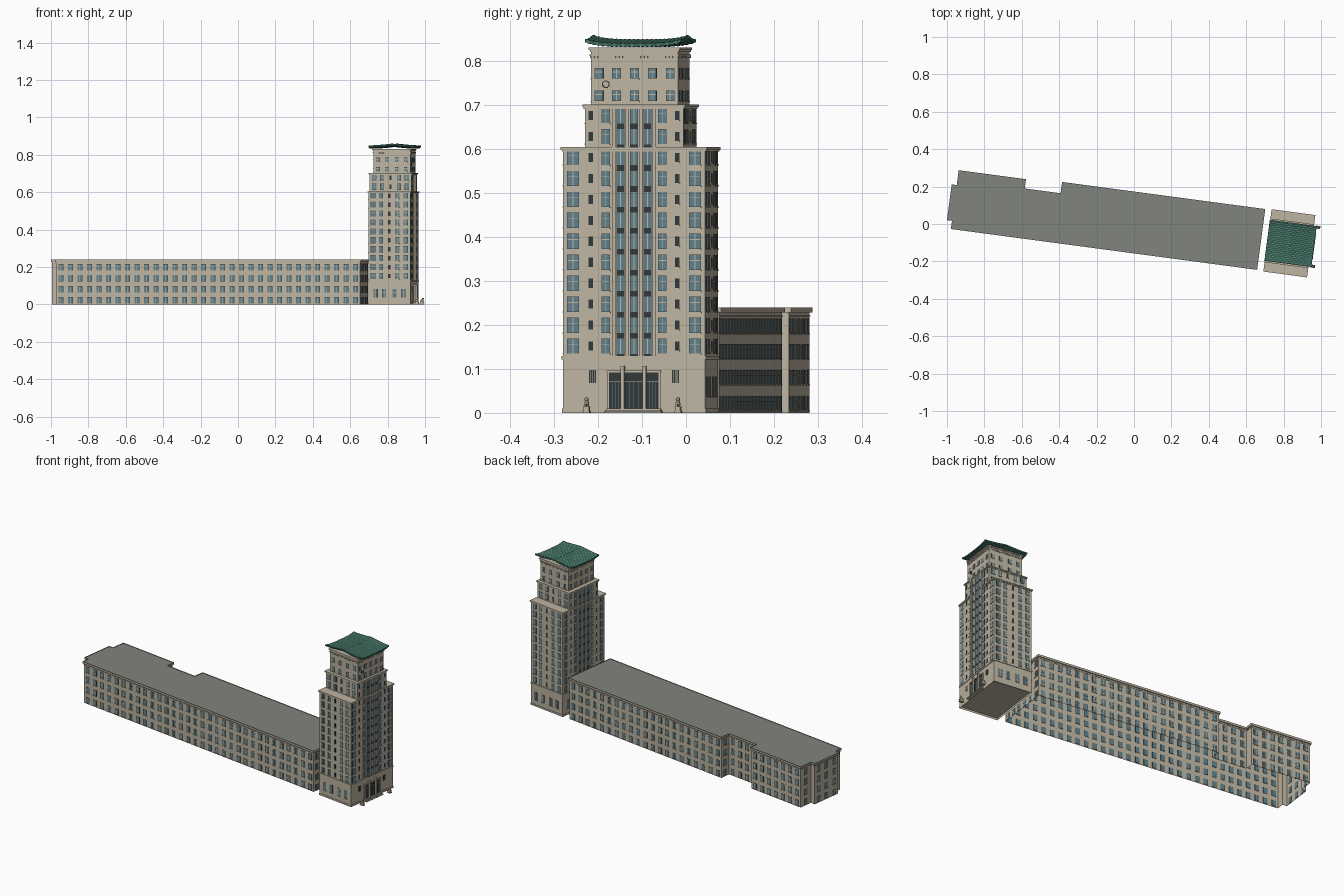
import bpy, bmesh, math
from mathutils import Matrix, Vector

if "Cube" in bpy.data.objects:
    bpy.data.objects.remove(bpy.data.objects["Cube"])

TURN = math.radians(-7.6)   # the whole block sits at a slight angle
STONE, GLASS, DARK, ROOF, TILE, TILE_LIGHT = range(6)
COLOURS = [("warm_stone", (190, 181, 162)), ("blue_glass", (95, 127, 138)),
           ("dark_metal", (50, 57, 58)), ("grey_roof", (128, 131, 125)),
           ("green_tile", (54, 96, 84)), ("light_green_tile", (80, 128, 112))]


def make_material(name, rgb):
    col = [((c / 255 + 0.055) / 1.055) ** 2.4 for c in rgb] + [1]
    m = bpy.data.materials.new(name)
    m.use_nodes = True
    m.diffuse_color = col
    bsdf = m.node_tree.nodes["Principled BSDF"]
    bsdf.inputs["Base Color"].default_value = col
    bsdf.inputs["Roughness"].default_value = 0.8
    return m


MATS = [make_material(n, c) for n, c in COLOURS]


def finish(name, bm):
    me = bpy.data.meshes.new(name)
    bm.to_mesh(me)
    bm.free()
    for m in MATS:
        me.materials.append(m)
    ob = bpy.data.objects.new(name, me)
    ob.rotation_euler.z = TURN
    bpy.context.collection.objects.link(ob)
    return ob


def paint(verts, mat):
    for f in {f for v in verts for f in v.link_faces}:
        f.material_index = mat


def box(bm, lo, hi, mat=STONE, frame=Matrix()):
    lo, hi = Vector(lo), Vector(hi)
    m = frame @ Matrix.Translation((lo + hi) / 2) @ Matrix.Diagonal((*(hi - lo), 1))
    paint(bmesh.ops.create_cube(bm, size=1, matrix=m)["verts"], mat)


def ball(bm, centre, size, mat):
    m = Matrix.Translation(centre) @ Matrix.Diagonal((*size, 1))
    paint(bmesh.ops.create_icosphere(bm, subdivisions=2, radius=1, matrix=m)["verts"], mat)


def rect(u0, u1, v0, v1):
    return [(u0, v0), (u1, v0), (u1, v1), (u0, v1)]


def edges(outline):
    return [(Vector(p), Vector(q)) for p, q in zip(outline, outline[1:] + outline[:1])]


def grow(outline, d):
    """Offset a right-angled outline outwards."""
    es, out = edges(outline), []
    for i, (a, b) in enumerate(es):
        n = Vector((0, 0))
        for p, q in (es[i - 1], (a, b)):
            t = (q - p).normalized()
            n += Vector((t.y, -t.x))
        out.append(tuple(a + n * d))
    return out


def prism(bm, outline, z0, z1, bottom=False):
    low = [bm.verts.new((*p, z0)) for p in outline]
    top = [bm.verts.new((*p, z1)) for p in outline]
    n = len(outline)
    for i in range(n):
        j = (i + 1) % n
        bm.faces.new((low[i], low[j], top[j], top[i]))
    if bottom:
        bm.faces.new(low[::-1])
    return bm.faces.new(top)


def wall_frame(a, b):
    """x along the wall from its middle, y outwards, z up."""
    t = (b - a).normalized()
    c = (a + b) / 2
    return Matrix(((t.x, t.y, 0, c.x), (t.y, -t.x, 0, c.y), (0, 0, 1, 0), (0, 0, 0, 1)))


def window(bm, frame, x, z, w, h, mat=GLASS):
    """Glass plate through the wall with stone glazing bars, sill and dark reveal."""
    box(bm, (x - w / 2 - .0012, -.001, z - h / 2 - .001), (x + w / 2 + .0012, .0006, z + h / 2 + .001), DARK, frame)
    box(bm, (x - w / 2, -.002, z - h / 2), (x + w / 2, .0012, z + h / 2), mat, frame)
    if mat == GLASS:
        box(bm, (x - .0009, 0, z - h / 2), (x + .0009, .002, z + h / 2), STONE, frame)
        box(bm, (x - w / 2, 0, z + h * .1), (x + w / 2, .002, z + h * .1 + .0015), STONE, frame)
    box(bm, (x - w / 2 - .002, 0, z - h / 2 - .003), (x + w / 2 + .002, .003, z - h / 2 - .0008), STONE, frame)


# Long low wing
wing_edge = [(-.967, -.156), (.685, -.156), (.685, .172), (-.411, .172), (-.411, .111), (-.604, .111),
             (-.604, .161), (-.967, .161), (-.967, .081), (-.994, .081), (-.994, -.112), (-.967, -.112)]
wing_wall = grow(wing_edge, -.006)
bm = bmesh.new()
prism(bm, wing_wall, 0, .229)
finish("wing_walls", bm)

bm = bmesh.new()
top = prism(bm, wing_edge, .228, .24, bottom=True)
bmesh.ops.inset_region(bm, faces=[top], thickness=.009)
top.material_index = ROOF
bmesh.ops.translate(bm, verts=top.verts, vec=(0, 0, -.004))
prism(bm, grow(wing_wall, .002), .219, .222, bottom=True)
finish("wing_parapet_and_roof", bm)

bm = bmesh.new()
for a, b in edges(wing_wall):
    length = (b - a).length
    n = int(length / .05)
    for i in range(n):
        x = (i + .5 - n / 2) * length / n
        for z in (.022, .081, .14, .198):
            window(bm, wall_frame(a, b), x, z, .024, .032)
finish("wing_windows", bm)

# Stepped tower: three tiers with cornices
MID = .0075
TIERS = [("lower", rect(.724, .95, MID - .163, MID + .163), 0, .605),
         ("middle", rect(.724, .95, MID - .113, MID + .113), .6, .702),
         ("upper", rect(.742, .942, MID - .1, MID + .1), .7, .832)]
for name, outline, z0, z1 in TIERS:
    bm = bmesh.new()
    prism(bm, outline, z0, z1)
    prism(bm, grow(outline, .005), z1 - .006, z1, bottom=True)
    prism(bm, grow(outline, .0025), z1 - .01, z1 - .006, bottom=True)
    finish("tower_%s_tier" % name, bm)

bm = bmesh.new()
prism(bm, grow(TIERS[0][1], .003), .122, .129, bottom=True)
prism(bm, grow(TIERS[0][1], .002), 0, .01)
finish("tower_base_ledges", bm)

# Tower windows: the broad faces look along u, the narrow ones along v
ROWS = [.152 + .0477 * i for i in range(12)]
bm = bmesh.new()
for t, (name, outline, z0, z1) in enumerate(TIERS):
    for side, (a, b) in enumerate(edges(outline)):
        frame = wall_frame(a, b)
        broad = side % 2 == 1
        if t == 2:
            for x in ((-.082, -.041, 0, .041, .082) if broad else (-.075, -.027, .027, .075)):
                window(bm, frame, x, .722, .018, .022)
                window(bm, frame, x, .773, .018, .022)
            continue
        for z in (ROWS[:10] if t == 0 else ROWS[10:]):
            for s in (-1, 1):
                if broad:
                    if t == 0:
                        window(bm, frame, s * .14, z, .025, .033)
                    window(bm, frame, s * .099, z, .008, .019, DARK)
                    window(bm, frame, s * .065, z, .017, .033)
                else:
                    window(bm, frame, s * .088, z, .022, .031)
                    window(bm, frame, s * .045, z, .019, .031)
            if broad:
                for x in (-.031, 0, .031):
                    box(bm, (x - .0085, -.002, z - .0175), (x + .0085, .002, z + .0175), GLASS, frame)
                    box(bm, (x - .0008, 0, z - .0175), (x + .0008, .0028, z + .0175), STONE, frame)
            else:
                window(bm, frame, 0, z, .01, .022, DARK)
        if t == 0 and side != 1:
            for x in ((-.12, -.06, 0, .06, .12) if broad else (-.075, -.028, .028, .075)):
                window(bm, frame, x, .06, .02, .044)
finish("tower_windows", bm)

# Tall recessed strips and piers on both broad faces
bm = bmesh.new()
for side in (1, 3):
    frame = wall_frame(*edges(TIERS[0][1])[side])
    for x in (-.031, 0, .031):
        box(bm, (x - .0095, -.001, .13), (x + .0095, .001, .698), DARK, frame)
    for x in (-.0465, -.0155, .0155, .0465):
        box(bm, (x - .004, 0, .129), (x + .004, .005, .7), STONE, frame)
finish("tower_piers", bm)

# Dentil row and round emblem below the eaves
bm = bmesh.new()
for a, b in edges(TIERS[2][1]):
    for i in range(24):
        x = (i - 11.5) * .0082
        box(bm, (x - .002, 0, .808), (x + .002, .003, .813), STONE, wall_frame(a, b))
prism(bm, grow(TIERS[2][1], .003), .813, .816, bottom=True)
finish("tower_dentils", bm)

bm = bmesh.new()
for i in range(12):
    spin = Matrix.Translation((.943, MID - .066, .748)) @ Matrix.Rotation(i * math.pi / 6, 4, "X")
    box(bm, (-.001, -.0022, .0065), (.002, .0022, .0085), DARK, spin)
finish("tower_ring_emblem", bm)

# Upswept tiled roof with its ridge across the tower
NU, NV = 20, 44
bm = bmesh.new()
grid = []
for j in range(NV + 1):
    b = 2 * j / NV - 1
    row = []
    for i in range(NU + 1):
        a = 2 * i / NU - 1
        z = .838 + .012 * (1 - abs(a)) ** 1.2 + .003 * a ** 4 + .01 * b ** 4 + .0015 * (j % 2)
        row.append(bm.verts.new((.8435 + .1265 * a, .008 + .11 * b, z)))
    grid.append(row)
for j in range(NV):
    for i in range(NU):
        f = bm.faces.new((grid[j][i], grid[j][i + 1], grid[j + 1][i + 1], grid[j + 1][i]))
        f.material_index = TILE_LIGHT if (i + j // 2) % 2 and j % 2 else TILE
roof = finish("tiled_roof", bm)
solid = roof.modifiers.new("thickness", "SOLIDIFY")
solid.thickness = .008
solid.offset = -1

# Entrance: steps, doors, pillars, wall grilles
front = wall_frame(*edges(TIERS[0][1])[1])
bm = bmesh.new()
for k in range(3):
    box(bm, (-.066 + .002 * k, 0, .0035 * k), (.066 - .002 * k, .022 - .005 * k, .0035 * (k + 1)), STONE, front)
for x, w in ((-.043, .028), (0, .042), (.043, .028)):
    box(bm, (x - w / 2, -.002, .0105), (x + w / 2, .003, .092), DARK, front)
    for k in (-1, 0, 1):
        bar = x + k * w / 4
        box(bm, (bar - .0006, .002, .0105), (bar + .0006, .004, .07), GLASS, front)
    box(bm, (x - w / 2, .002, .07), (x + w / 2, .0045, .072), STONE, front)
for s in (-1, 1):
    box(bm, (s * .025 - .004, 0, .0105), (s * .025 + .004, .012, .107), STONE, front)
    box(bm, (s * .0595 - .0025, 0, .0105), (s * .0595 + .0025, .005, .096), STONE, front)
    box(bm, (s * .095 - .008, -.001, .068), (s * .095 + .008, .002, .098), DARK, front)
    for k in range(3):
        x = s * .095 + (k - 1) * .004
        box(bm, (x - .0006, 0, .068), (x + .0006, .003, .098), STONE, front)
box(bm, (-.062, 0, .092), (.062, .006, .097), STONE, front)
finish("entrance", bm)

# Pair of seated guardian statues on plinths
for s, name in ((-1, "right"), (1, "left")):
    v = MID + s * .105
    bm = bmesh.new()
    box(bm, (.966, v - .008, 0), (.99, v + .008, .004))
    box(bm, (.968, v - .006, .004), (.988, v + .006, .013))
    box(bm, (.967, v - .007, .013), (.989, v + .007, .015))
    ball(bm, (.975, v, .02), (.007, .005, .006), STONE)
    ball(bm, (.98, v, .024), (.005, .0045, .007), STONE)
    ball(bm, (.983, v, .031), (.005, .005, .005), STONE)
    for k in (-1, 1):
        box(bm, (.982, v + k * .003 - .0015, .015), (.986, v + k * .003 + .0015, .024))
    finish("guardian_statue_" + name, bm)
